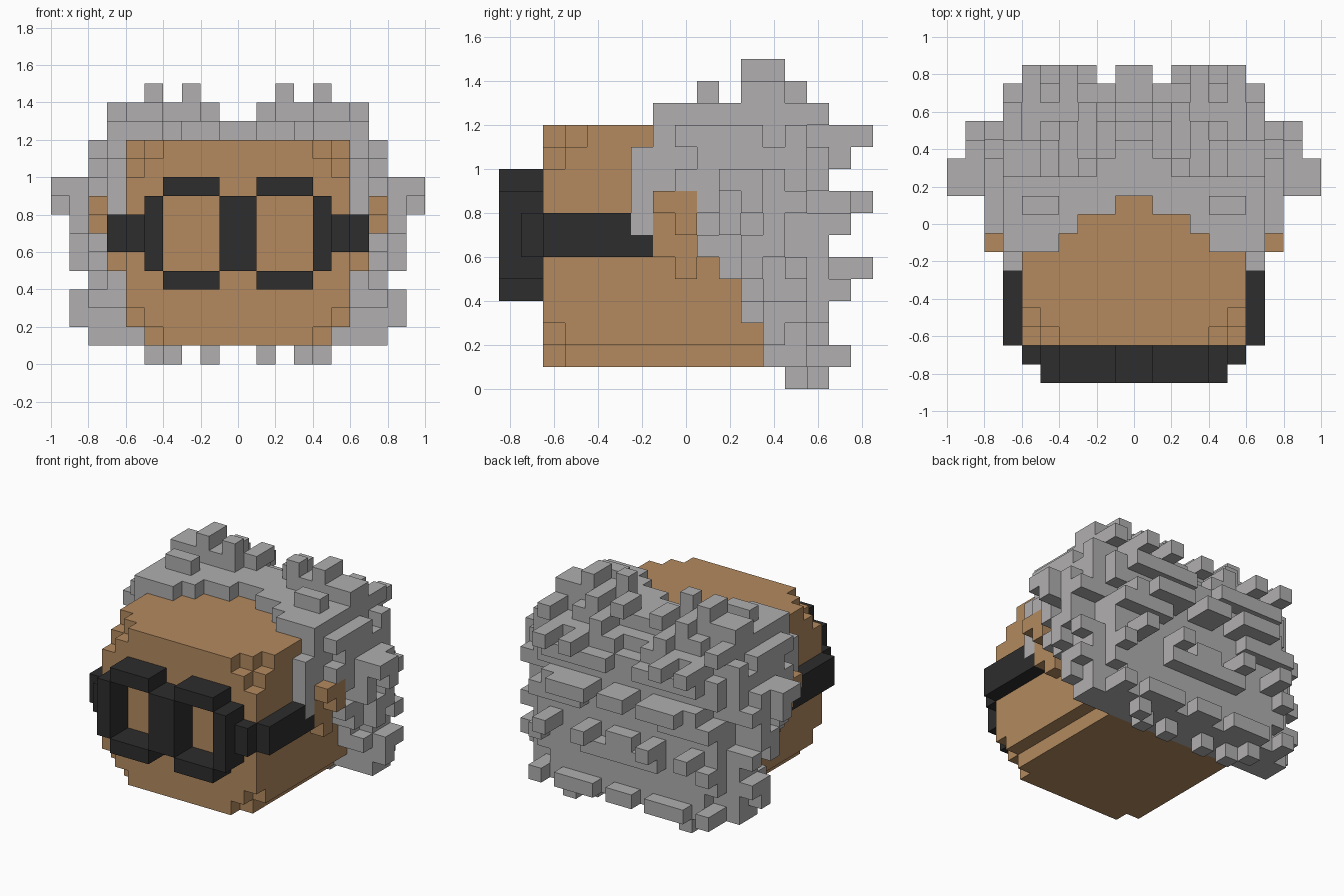
import bpy
import bmesh
import random

if "Cube" in bpy.data.objects:
    bpy.data.objects.remove(bpy.data.objects["Cube"], do_unlink=True)

random.seed(11)
S = 0.1          # block size
Y0 = -0.85       # front of block row 0


def material(name, rgb):
    m = bpy.data.materials.new(name)
    m.use_nodes = True
    m.diffuse_color = (*rgb, 1)
    bsdf = m.node_tree.nodes["Principled BSDF"]
    bsdf.inputs["Base Color"].default_value = (*rgb, 1)
    bsdf.inputs["Roughness"].default_value = 0.9
    return m


skin = material("tan skin", (0.451, 0.254, 0.114))
grey = material("grey hair", (0.440, 0.429, 0.434))
black = material("black frame", (0.026, 0.026, 0.026))


def box(x0, x1, y0, y1, z0, z1):
    """Blocks of the half on +x; every part is mirrored when it is built."""
    return {(x, y, z) for x in range(x0, x1) for y in range(y0, y1) for z in range(z0, z1)}


def build(name, half, mat):
    """Mirror the blocks and skin them with their outer faces."""
    cells = half | {(-1 - x, y, z) for x, y, z in half}
    bm = bmesh.new()
    verts = {}

    def vert(p):
        if p not in verts:
            verts[p] = bm.verts.new((p[0] * S, Y0 + p[1] * S, p[2] * S))
        return verts[p]

    for c in sorted(cells):
        for axis in range(3):
            for side in (0, 1):
                n = list(c)
                n[axis] += 1 if side else -1
                if tuple(n) in cells:
                    continue
                corners = []
                for u, v in ((0, 0), (1, 0), (1, 1), (0, 1)):
                    p = list(c)
                    p[axis] += side
                    p[(axis + 1) % 3] += u
                    p[(axis + 2) % 3] += v
                    corners.append(vert(tuple(p)))
                bm.faces.new(corners if side else corners[::-1])
    mesh = bpy.data.meshes.new(name)
    bm.to_mesh(mesh)
    bm.free()
    mesh.materials.append(mat)
    ob = bpy.data.objects.new(name, mesh)
    bpy.context.collection.objects.link(ob)


# Head: a block with stepped front corners
head = box(0, 6, 2, 12, 2, 12) | box(0, 5, 2, 12, 1, 2)
head -= box(4, 6, 2, 3, 1, 2) | box(5, 6, 2, 3, 2, 3)
head -= box(5, 6, 2, 3, 10, 12) | box(4, 5, 2, 3, 11, 12) | box(5, 6, 3, 4, 11, 12)
build("head", head, skin)

# Ears
ears = box(6, 7, 7, 9, 6, 9) | box(6, 7, 8, 9, 5, 6)
ears |= box(7, 8, 7, 9, 8, 9) | box(7, 8, 8, 9, 7, 8)
build("ears", ears, skin)

# Glasses: rims with bridge, then hinges and temples
rims = box(0, 1, 0, 2, 5, 9) | box(4, 5, 0, 2, 5, 9)
rims |= box(1, 4, 0, 2, 9, 10) | box(1, 4, 0, 2, 4, 5)
build("glasses_rims", rims, black)
temples = box(5, 6, 1, 2, 6, 8) | box(6, 7, 2, 6, 6, 8) | box(6, 7, 6, 7, 6, 7)
build("glasses_temples", temples, black)

# Hair base: crown with a pointed hairline
hair = set()
for x0, x1, y0 in ((0, 1, 10), (1, 3, 9), (3, 4, 8), (4, 7, 7)):
    hair |= box(x0, x1, y0, 13, 12, 13)
# sides stepping back towards the nape
for z0, z1, y0 in ((9, 12, 7), (6, 9, 9), (5, 6, 10), (3, 5, 11), (1, 3, 12)):
    hair |= box(6, 7, y0, 13, z0, z1)
hair |= box(6, 7, 6, 7, 7, 10)
hair |= box(7, 8, 10, 12, 5, 11) | box(7, 8, 12, 13, 2, 10)
# back of the head
hair |= box(0, 7, 12, 14, 1, 12) | box(0, 6, 14, 15, 2, 10) | box(0, 5, 13, 15, 1, 11)

# Limits that keep the tufts inside the overall outline
WIDTH_Z = [5, 8, 9, 9, 8, 9, 9, 9, 10, 10, 8, 8, 7, 7, 5]
WIDTH_Y = [0] * 6 + [7, 7, 8, 8, 10, 10, 9, 9, 7, 7, 6]
BACK_Z = [15, 16, 15, 15, 16, 17, 15, 16, 17, 15, 16, 17, 15, 14, 13]


def allowed(x, y, z):
    if not (0 <= z < 15 and y < BACK_Z[z] and x < min(WIDTH_Z[z], WIDTH_Y[y])):
        return False
    if z == 14:
        return x in (2, 4) and y in (11, 12)
    if z == 13:
        return x >= 1 and y in (9, 11, 12, 13)
    if z == 0:
        return x in (1, 3, 4) and y >= 13
    return y < 16 or x != 1


# Random tufts growing sideways, backwards and upwards
base = sorted(hair)
for x, y, z in base:
    for dx, dy, dz in ((1, 0, 0), (0, 1, 0), (0, 0, 1)):
        if (x + dx, y + dy, z + dz) in base or random.random() > 0.36:
            continue
        for step in range(1, random.choice((2, 2, 3))):
            c = (x + dx * step, y + dy * step, z + dz * step)
            if not allowed(*c) or c in head or c in ears:
                break
            hair.add(c)

# Placed tufts: on top
hair |= box(2, 3, 11, 12, 13, 15) | box(4, 5, 12, 13, 13, 15) | box(4, 6, 11, 12, 13, 14)
hair |= box(1, 2, 12, 14, 13, 14) | box(3, 4, 13, 14, 12, 14) | box(6, 7, 11, 12, 13, 14)
hair |= box(5, 6, 9, 10, 13, 14) | box(2, 3, 13, 15, 12, 13)
# beside the ears and down the sides
hair |= box(7, 8, 8, 10, 9, 10) | box(7, 8, 9, 10, 9, 11) | box(7, 8, 9, 11, 11, 12)
hair |= box(7, 10, 10, 12, 9, 10) | box(7, 10, 11, 12, 8, 10) | box(7, 9, 12, 14, 8, 9)
hair |= box(7, 9, 11, 12, 5, 7) | box(7, 9, 12, 13, 6, 8) | box(7, 9, 13, 14, 5, 6)
hair |= box(7, 9, 12, 13, 2, 4) | box(7, 9, 13, 14, 3, 4) | box(7, 8, 12, 13, 1, 2)
# at the back
for x, z in ((0, 8), (2, 5), (3, 11), (4, 8), (5, 5), (2, 8), (5, 11)):
    hair |= box(x, x + 1, 14, 17, z, z + 1)
for x, z in ((1, 10), (3, 7), (6, 7), (6, 4), (1, 4), (4, 1), (2, 1)):
    hair |= box(x, x + 1, 14, 16, z, z + 1)
# along the nape
hair |= box(1, 2, 13, 14, 0, 1) | box(3, 4, 13, 14, 0, 1) | box(4, 5, 14, 15, 0, 1)
build("hair", hair, grey)
